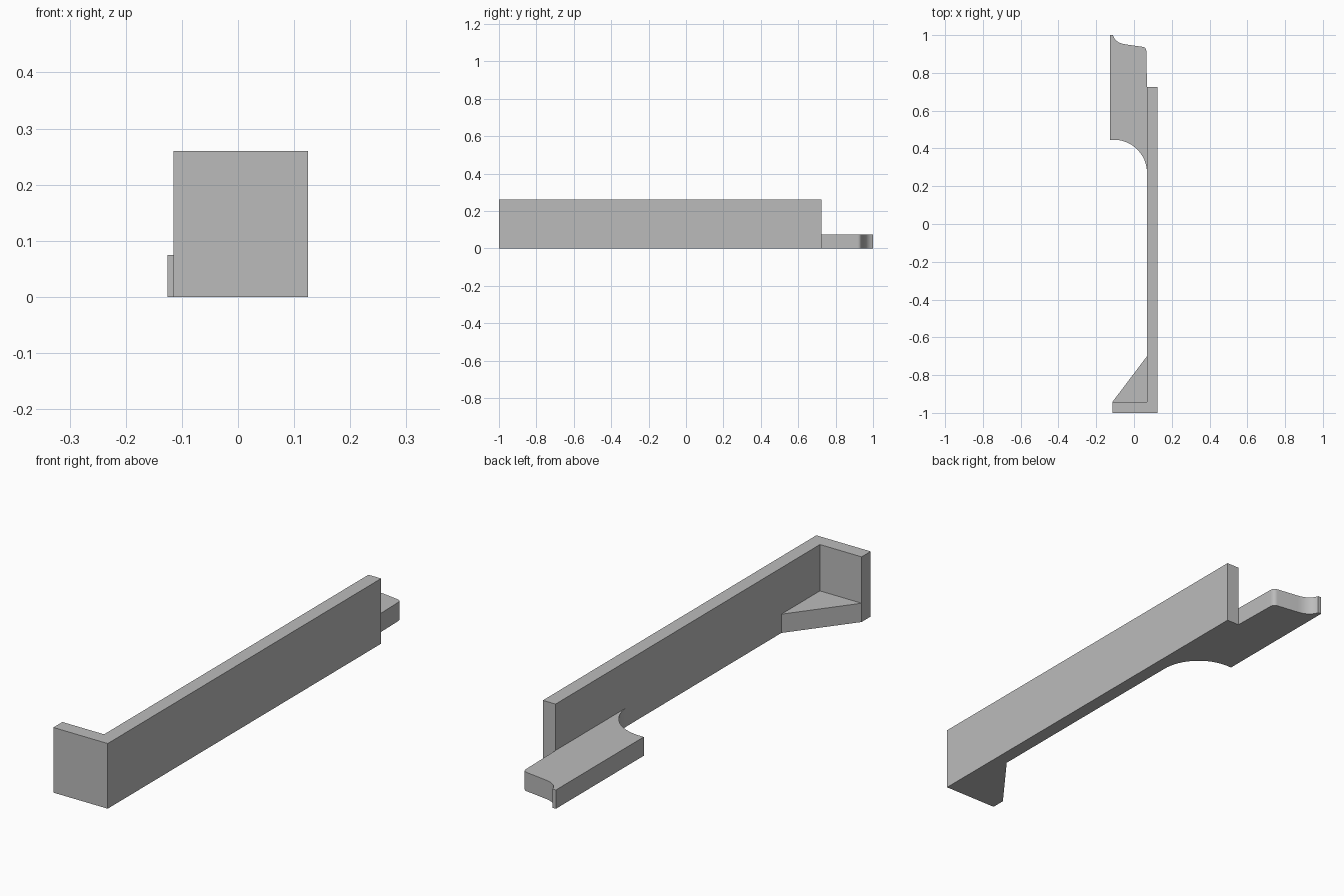
import bpy
import bmesh
from math import cos, sin, pi, radians
from mathutils import Vector

if "Cube" in bpy.data.objects:
    bpy.data.objects.remove(bpy.data.objects["Cube"], do_unlink=True)

# Single plain grey
grey = bpy.data.materials.new("plain grey")
grey.use_nodes = True
colour = (0.5, 0.5, 0.5, 1)
grey.diffuse_color = colour
grey.node_tree.nodes["Principled BSDF"].inputs["Base Color"].default_value = colour


def extrude_outline(name, outline, height):
    """Raise a counter-clockwise plan outline from the ground to a height."""
    bm = bmesh.new()
    base = bm.faces.new([bm.verts.new((x, y, 0)) for x, y in outline])
    raised = bmesh.ops.extrude_face_region(bm, geom=[base], use_keep_orig=True)
    top = [v for v in raised["geom"] if isinstance(v, bmesh.types.BMVert)]
    bmesh.ops.translate(bm, verts=top, vec=(0, 0, height))
    bmesh.ops.recalc_face_normals(bm, faces=bm.faces)
    mesh = bpy.data.meshes.new(name)
    bm.to_mesh(mesh)
    bm.free()
    mesh.materials.append(grey)
    obj = bpy.data.objects.new(name, mesh)
    bpy.context.collection.objects.link(obj)
    bpy.ops.object.select_all(action="DESELECT")
    obj.select_set(True)
    bpy.context.view_layer.objects.active = obj
    bpy.ops.object.shade_smooth_by_angle(angle=radians(30))
    return obj


def bend(start, corner, end, steps=12):
    """Points of a smooth bend pulled toward a corner."""
    a, b, c = Vector(start), Vector(corner), Vector(end)
    return [tuple(a.lerp(b, t).lerp(b.lerp(c, t), t))
            for t in (i / steps for i in range(steps + 1))]


outer, inner = 0.125, 0.069      # faces of the long wall
end_left, end_back = -0.115, -0.943
wall_back, wall_height = 0.724, 0.26
plate_height = 0.075
tab_left = -0.126

# Long wall with its short return at the front
extrude_outline("angle_wall", [
    (end_left, -1), (outer, -1), (outer, wall_back),
    (inner, wall_back), (inner, end_back), (end_left, end_back)], wall_height)

# Low triangular brace in the inside corner
extrude_outline("corner_brace", [
    (end_left, end_back), (inner, end_back), (inner, -0.70)], plate_height)

# Rear tab: scooped front edge, rounded corner and hooked tip
radius = 0.176
centre = (inner - radius, 0.27)
scoop = [(centre[0] + radius * cos(a), centre[1] + radius * sin(a))
         for a in (i / 20 * pi / 2 for i in range(21))]
outline = [(tab_left, 1), (tab_left, centre[1] + radius)]
outline += scoop[::-1]
outline += [(inner, wall_back)]
outline += bend((0.065, 0.915), (0.065, 0.935), (0.046, 0.938))
outline += bend((-0.045, 0.951), (-0.1, 0.959), (-0.111, 1))
extrude_outline("rear_tab", outline, plate_height)
